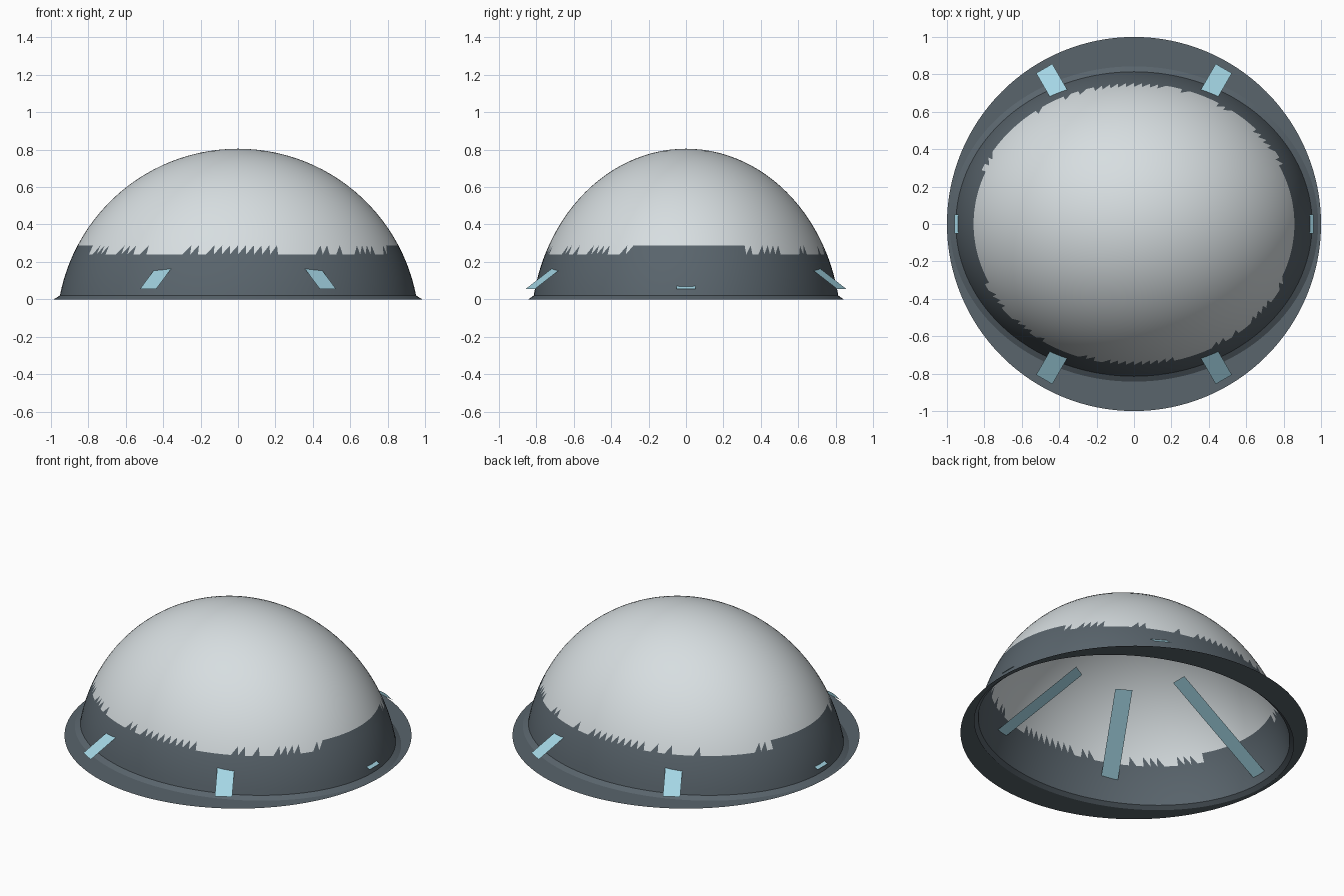
import bpy, bmesh, math, random
from mathutils import Vector, Matrix

random.seed(4)
if "Cube" in bpy.data.objects:
    bpy.data.objects.remove(bpy.data.objects["Cube"], do_unlink=True)

SEGMENTS = 128
RADIUS, CENTRE_Z, SQUASH = 0.97, -0.165, 0.855
TOOTH_TOP, TOOTH_BASE, DOME_FOOT = 0.288, 0.24, 0.02


def material(name, colour):
    m = bpy.data.materials.new(name)
    m.use_nodes = True
    m.diffuse_color = (*colour, 1)
    m.node_tree.nodes["Principled BSDF"].inputs["Base Color"].default_value = (*colour, 1)
    return m


white = material("pale grey", (0.68, 0.73, 0.75))
slate = material("slate grey", (0.10, 0.128, 0.15))
blue = material("light blue", (0.37, 0.67, 0.78))


def make_object(name, bm, mats):
    mesh = bpy.data.meshes.new(name)
    bm.to_mesh(mesh)
    bm.free()
    for m in mats:
        mesh.materials.append(m)
    obj = bpy.data.objects.new(name, mesh)
    bpy.context.collection.objects.link(obj)
    return obj


def loop(bm, rx, ry, z):
    angles = [2 * math.pi * i / SEGMENTS for i in range(SEGMENTS)]
    return [bm.verts.new((rx * math.cos(a), ry * math.sin(a), z)) for a in angles]


def dome_loop(bm, z):
    r = math.sqrt(RADIUS ** 2 - (z - CENTRE_Z) ** 2)
    return loop(bm, r, r * SQUASH, z)


def bridge(bm, low, high, mat):
    for i in range(SEGMENTS):
        j = (i + 1) % SEGMENTS
        bm.faces.new((low[i], low[j], high[j], high[i])).material_index = mat


# Open dome shell: slate lower band, saw-toothed border, pale upper cap
bm = bmesh.new()
lower = [dome_loop(bm, DOME_FOOT + (TOOTH_BASE - DOME_FOOT) * k / 6) for k in range(7)]
for a, b in zip(lower, lower[1:]):
    bridge(bm, a, b, 1)

start = math.acos((TOOTH_TOP - CENTRE_Z) / RADIUS)
upper = [dome_loop(bm, CENTRE_Z + RADIUS * math.cos(start * (1 - k / 20))) for k in range(20)]
for a, b in zip(upper, upper[1:]):
    bridge(bm, a, b, 0)
apex = bm.verts.new((0, 0, CENTRE_Z + RADIUS))
for i in range(SEGMENTS):
    bm.faces.new((upper[-1][i], upper[-1][(i + 1) % SEGMENTS], apex))

# Border row: solid at the two ends, teeth at front and back, scattered between
low, high = lower[-1], upper[0]
for i in range(SEGMENTS):
    j = (i + 1) % SEGMENTS
    c, s = low[i].co.x, low[i].co.y
    solid = abs(s) < 0.3
    tooth = abs(c) < 0.2 or random.random() < 0.35
    under = bm.faces.new((low[i], low[j], high[j]))
    over = bm.faces.new((low[i], high[j], high[i]))
    under.material_index = 1 if solid or tooth else 0
    over.material_index = 1 if solid else 0

# Flared foot of the dome
foot = loop(bm, 0.985, 0.843, 0.0)
bridge(bm, foot, lower[0], 1)
bmesh.ops.recalc_face_normals(bm, faces=bm.faces)
if max(bm.faces, key=lambda f: f.calc_center_median().z).normal.z < 0:
    bmesh.ops.reverse_faces(bm, faces=bm.faces)
dome = make_object("dome_shell", bm, [white, slate])

# Flat round base ring with an oval opening
bm = bmesh.new()
bridge(bm, loop(bm, 1.0, 1.0, 0.0), loop(bm, 0.975, 0.835, 0.0), 0)
make_object("base_ring", bm, [slate])

# Six sloping strips that pierce the dome wall
inner, outer = Vector((0.336, 0, 0.477)), Vector((0.96, 0, 0.056))
side = Vector((0, 0.05, 0))
for k in range(6):
    bm = bmesh.new()
    corners = (inner - side, outer - side, outer + side, inner + side)
    bm.faces.new([bm.verts.new(p) for p in corners])
    bm.transform(Matrix.Rotation(math.radians(60 * k), 4, "Z"))
    make_object("sloping_strip_%d" % (k + 1), bm, [blue])

# Smooth the dome, keeping its foot sharp
bpy.ops.object.select_all(action="DESELECT")
dome.select_set(True)
bpy.context.view_layer.objects.active = dome
bpy.ops.object.shade_smooth_by_angle(angle=math.radians(30))
